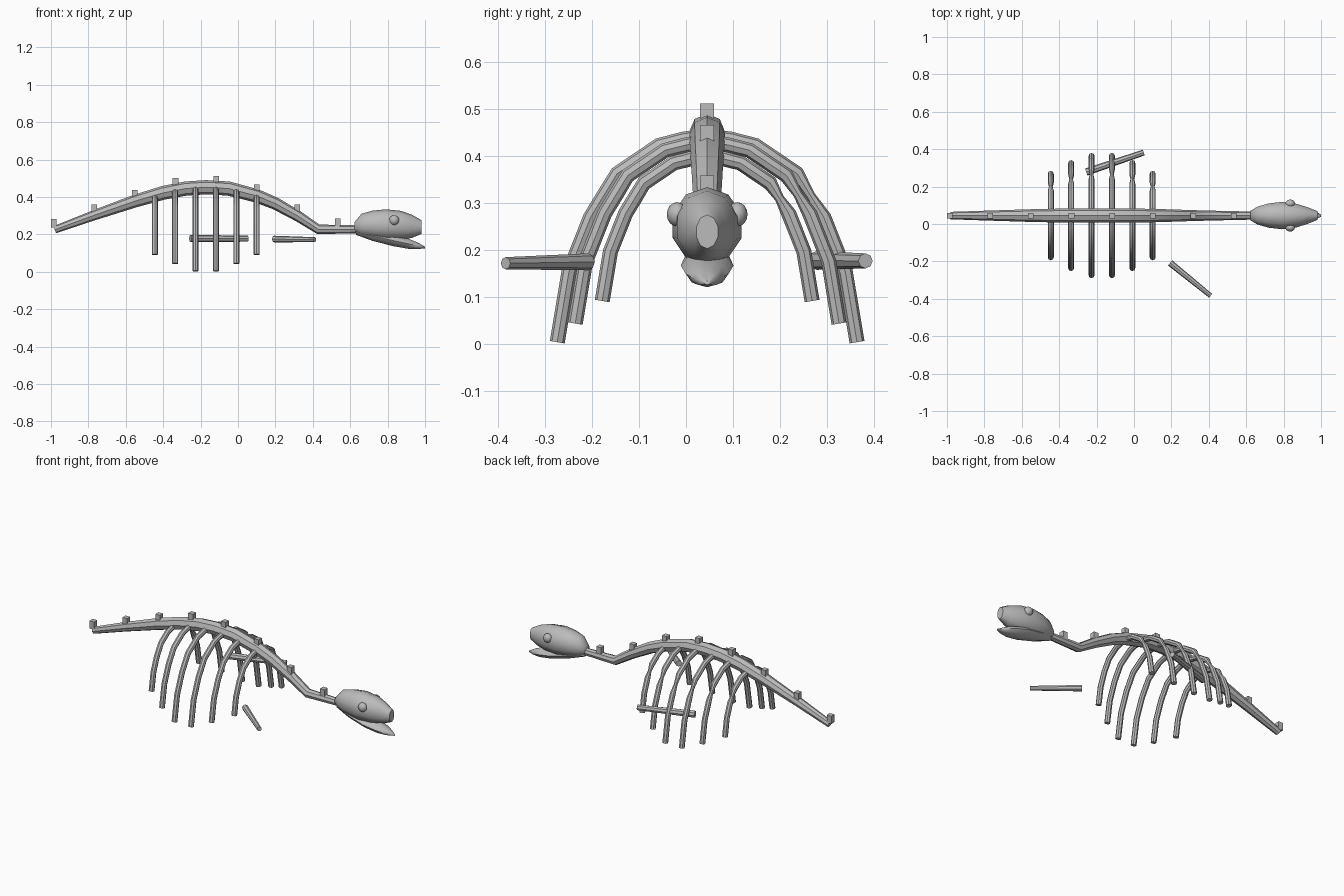
import bpy, math
from mathutils import Vector

if "Cube" in bpy.data.objects:
    bpy.data.objects.remove(bpy.data.objects["Cube"])

Y0 = 0.045  # the skeleton's centre line

bone = bpy.data.materials.new("bone_grey")
bone.diffuse_color = (0.5, 0.5, 0.5, 1)
bone.use_nodes = True
bone.node_tree.nodes["Principled BSDF"].inputs["Base Color"].default_value = bone.diffuse_color


def finish(obj, name, angle=40):
    obj.name = name
    obj.data.materials.clear()
    obj.data.materials.append(bone)
    bpy.ops.object.select_all(action='DESELECT')
    obj.select_set(True)
    bpy.context.view_layer.objects.active = obj
    if angle:
        bpy.ops.object.shade_smooth_by_angle(angle=math.radians(angle))
    return obj


def loft(name, rings, sides, angle=40):
    """rings: list of (centre, u half axis, v half axis), ends capped"""
    verts, faces = [], []
    for c, u, v in rings:
        for i in range(sides):
            a = 2 * math.pi * i / sides
            verts.append(c + u * math.cos(a) + v * math.sin(a))
    for r in range(len(rings) - 1):
        for i in range(sides):
            j = (i + 1) % sides
            a, b = r * sides, (r + 1) * sides
            faces.append((a + i, a + j, b + j, b + i))
    faces.append(tuple(reversed(range(sides))))
    faces.append(tuple(range(len(verts) - sides, len(verts))))
    me = bpy.data.meshes.new(name)
    me.from_pydata(verts, [], faces)
    import bmesh
    bm = bmesh.new()
    bm.from_mesh(me)
    bmesh.ops.recalc_face_normals(bm, faces=bm.faces)
    bm.to_mesh(me)
    bm.free()
    obj = bpy.data.objects.new(name, me)
    bpy.context.collection.objects.link(obj)
    return finish(obj, name, angle)


def tube(name, pts, radii, binormal, sides=8):
    """tube along a path lying in the plane across the binormal"""
    pts = [Vector(p) for p in pts]
    b = Vector(binormal).normalized()
    rings = []
    for i, p in enumerate(pts):
        t = (pts[min(i + 1, len(pts) - 1)] - pts[max(i - 1, 0)]).normalized()
        rings.append((p, b * radii[i], t.cross(b).normalized() * radii[i]))
    return loft(name, rings, sides)


# spine: x, z, radius
spine = [(-0.98, 0.225, 0.02), (-0.77, 0.302, 0.027), (-0.55, 0.378, 0.034),
         (-0.4, 0.422, 0.037), (-0.28, 0.445, 0.038), (-0.17, 0.452, 0.038),
         (-0.05, 0.445, 0.038), (0.1, 0.406, 0.036), (0.2, 0.365, 0.033),
         (0.32, 0.298, 0.029), (0.43, 0.227, 0.026), (0.66, 0.227, 0.021)]
tube("spine", [(x, Y0, z) for x, z, r in spine], [r for x, z, r in spine], (0, 1, 0))

# small square blocks along the back
for i, top in enumerate((0.282, 0.36, 0.438, 0.502, 0.512, 0.466, 0.359, 0.284)):
    bpy.ops.mesh.primitive_cube_add(size=1, location=(-0.985 + 0.217 * i, Y0, top - 0.023))
    block = bpy.context.object
    block.scale = (0.03, 0.03, 0.046)
    finish(block, f"back_block_{i + 1}", None)

# ribs: one profile, scaled in matching pairs from the middle outwards
profile = [(0, 0), (0.05, -0.007), (0.102, -0.02), (0.192, -0.081), (0.22, -0.127),
           (0.248, -0.173), (0.294, -0.289), (0.319, -0.439)]
sizes = [(0.7, 0.399), (0.88, 0.43), (1, 0.443)]
for i, (k, z0) in enumerate(sizes + sizes[::-1]):
    x = -0.445 + 0.109 * i
    for side, label in ((1, "left"), (-1, "right")):
        radii = [0.016] * len(profile)
        if side > 0:
            radii[4] = 0.010  # pinch on the far side ribs
        tube(f"rib_{label}_{i + 1}",
             [(x, Y0 + side * k * y, z0 + k * z) for y, z in profile], radii, (1, 0, 0))

# skull and jaw: x, centre z, half height, half width


def stations(name, rows, sides):
    loft(name, [(Vector((x, Y0, z)), Vector((0, 0, h)), Vector((0, w, 0)))
                for x, z, h, w in rows], sides, 60)


stations("skull", [(0.622, 0.24, 0.024, 0.026), (0.66, 0.25, 0.06, 0.05),
                   (0.72, 0.252, 0.075, 0.068), (0.79, 0.251, 0.083, 0.077),
                   (0.87, 0.248, 0.078, 0.066), (0.93, 0.243, 0.062, 0.046),
                   (0.982, 0.239, 0.036, 0.024)], 10)
stations("lower_jaw", [(0.63, 0.208, 0.01, 0.02), (0.72, 0.192, 0.027, 0.045),
                       (0.83, 0.167, 0.03, 0.056), (0.91, 0.15, 0.027, 0.046),
                       (0.96, 0.139, 0.018, 0.028), (1.0, 0.13, 0.004, 0.006)], 8)

# eyes
for side, label in ((1, "left"), (-1, "right")):
    bpy.ops.mesh.primitive_uv_sphere_add(segments=12, ring_count=8, radius=1,
                                         location=(0.835, Y0 + side * 0.064, 0.276))
    eye = bpy.context.object
    eye.scale = (0.026, 0.022, 0.026)
    finish(eye, f"eye_{label}", 60)

# loose bones beside the ribs
tube("loose_bone_back", [(-0.255, 0.278, 0.178), (0.052, 0.382, 0.177)],
     [0.02, 0.016], (0, 0, 1))
tube("loose_bone_front", [(0.193, -0.208, 0.175), (0.41, -0.384, 0.172)],
     [0.018, 0.013], (0, 0, 1))
